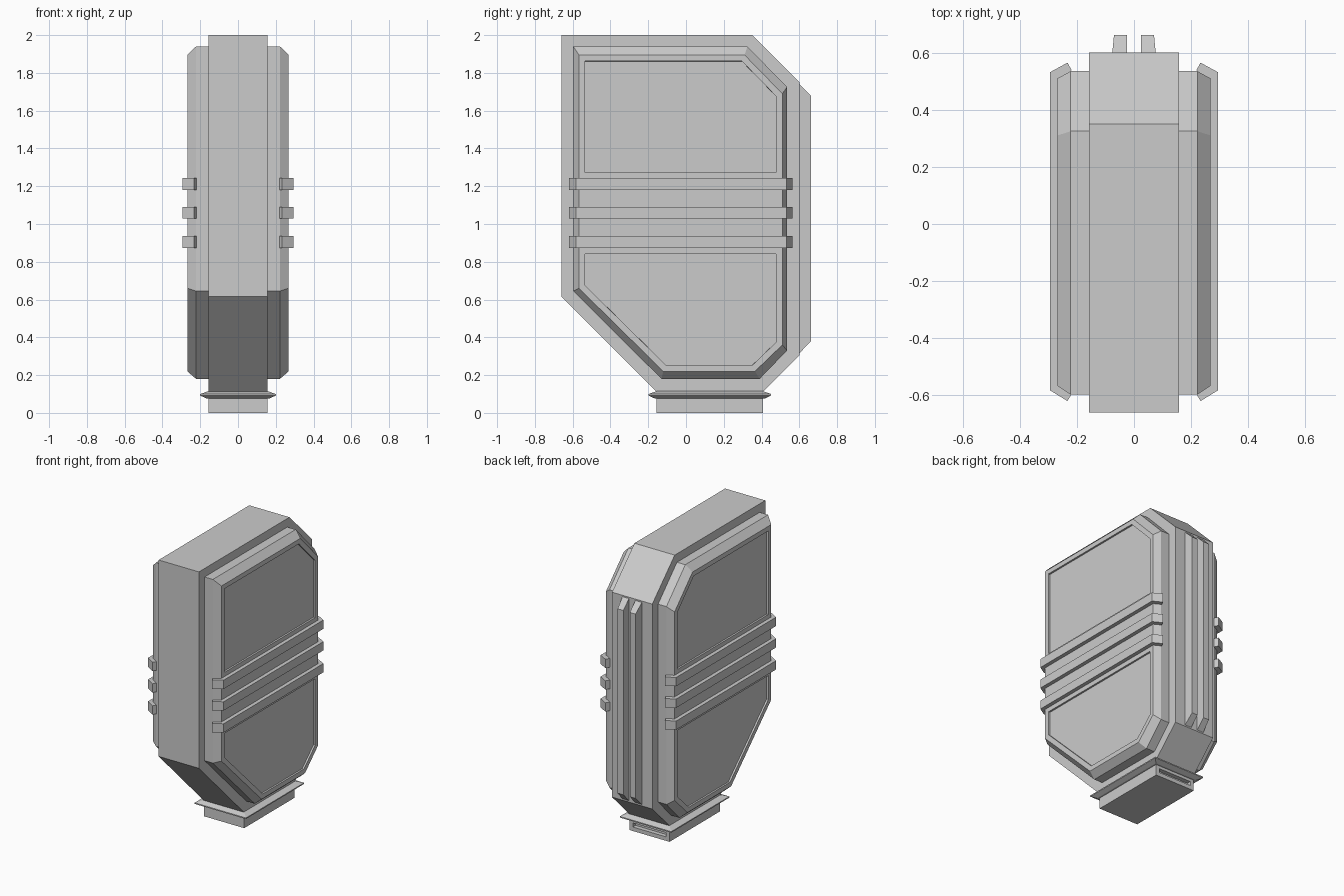
import bpy
import bmesh

default = bpy.data.objects.get("Cube")
if default:
    bpy.data.objects.remove(default, do_unlink=True)

grey = bpy.data.materials.new("plain grey")
grey.use_nodes = True
COLOUR = (0.6, 0.6, 0.6, 1)
grey.diffuse_color = COLOUR
grey.node_tree.nodes["Principled BSDF"].inputs["Base Color"].default_value = COLOUR


def loft(rings):
    """Closed solid through matching rings of points."""
    bm = bmesh.new()
    loops = [[bm.verts.new(p) for p in ring] for ring in rings]
    for a, b in zip(loops, loops[1:]):
        n = len(a)
        for i in range(n):
            j = (i + 1) % n
            bm.faces.new((a[i], a[j], b[j], b[i]))
    bm.faces.new(loops[0][::-1])
    bm.faces.new(loops[-1])
    bmesh.ops.recalc_face_normals(bm, faces=bm.faces)
    return bm


def finish(name, bm, mirrored=False):
    mesh = bpy.data.meshes.new(name)
    bm.to_mesh(mesh)
    bm.free()
    mesh.materials.append(grey)
    obj = bpy.data.objects.new(name, mesh)
    bpy.context.collection.objects.link(obj)
    if mirrored:
        obj.modifiers.new("mirror", "MIRROR").use_axis[0] = True
    return obj


def side_ring(x, profile):
    return [(x, y, z) for y, z in profile]


def flat_ring(x, y0, y1, z):
    return [(-x, y0, z), (x, y0, z), (x, y1, z), (-x, y1, z)]


# Main body: slab with chamfered corners
W = 0.157
body = [(-0.66, 2), (0.35, 2), (0.6, 1.75), (0.6, 0.305),
        (0.405, 0.11), (-0.155, 0.11), (-0.66, 0.615)]
finish("main_body", loft([side_ring(-W, body), side_ring(W, body)]))

# Raised side panels with bevelled rims
outer = [(-0.597, 1.94), (0.325, 1.94), (0.535, 1.725), (0.535, 0.33),
         (0.39, 0.18), (-0.13, 0.18), (-0.597, 0.645)]
inner = [(-0.567, 1.895), (0.31, 1.895), (0.51, 1.69), (0.51, 0.36),
         (0.365, 0.22), (-0.12, 0.22), (-0.567, 0.66)]
bm = loft([side_ring(W - 0.01, outer), side_ring(0.222, outer), side_ring(0.268, inner)])


def outer_faces(bm):
    bm.normal_update()
    return [f for f in bm.faces if f.normal.x > 0.99]


# Upper and lower recesses, divided behind the bands
for z in (1.24, 0.875):
    faces = outer_faces(bm)
    geom = set(faces)
    for f in faces:
        geom.update(f.edges)
        geom.update(f.verts)
    bmesh.ops.bisect_plane(bm, geom=list(geom), plane_co=(0, 0, z), plane_no=(0, 0, 1))
recessed = [f for f in outer_faces(bm)
            if not 0.87 < f.calc_center_median().z < 1.25]
bmesh.ops.inset_individual(bm, faces=recessed, thickness=0.033, use_even_offset=True)
bmesh.ops.inset_individual(bm, faces=recessed, thickness=0.0005, depth=-0.012,
                           use_even_offset=True)
finish("side_panel", bm, mirrored=True)

# Three bands wrapping each side panel
band = [(0.26, -0.565), (0.218, -0.595), (0.233, -0.62), (0.295, -0.582),
        (0.295, 0.531), (0.233, 0.565), (0.218, 0.538), (0.26, 0.508)]
for name, z in (("lower_band", 0.905), ("middle_band", 1.06), ("upper_band", 1.212)):
    rings = [[(x, y, z + h) for x, y in band] for h in (-0.031, 0.031)]
    finish(name, loft(rings), mirrored=True)

# Pair of tapered rails along the back
rail = [(0.59, 1.75, 0.077), (0.662, 1.68, 0.07), (0.662, 0.38, 0.07), (0.59, 0.305, 0.077)]
finish("back_rail", loft([[(0.025, y, z) for y, z, x in rail],
                          [(x, y, z) for y, z, x in rail]]), mirrored=True)

# Thin flared flange under the body
flange = [(0.115, 0), (0.1, 0.043), (0.092, 0.043), (0.077, 0.012)]
finish("flange", loft([flat_ring(W + d, -0.155 - d, 0.408 + d, z) for z, d in flange]))

# Base block with a slot in its back face
bm = loft([flat_ring(W, -0.155, 0.408, z) for z in (0, 0.085)])
bm.normal_update()
back = [f for f in bm.faces if f.normal.y > 0.9]
bmesh.ops.inset_individual(bm, faces=back, thickness=0.028, use_even_offset=True)
bmesh.ops.inset_individual(bm, faces=back, thickness=0.0005, depth=-0.03)
finish("base_block", bm)
